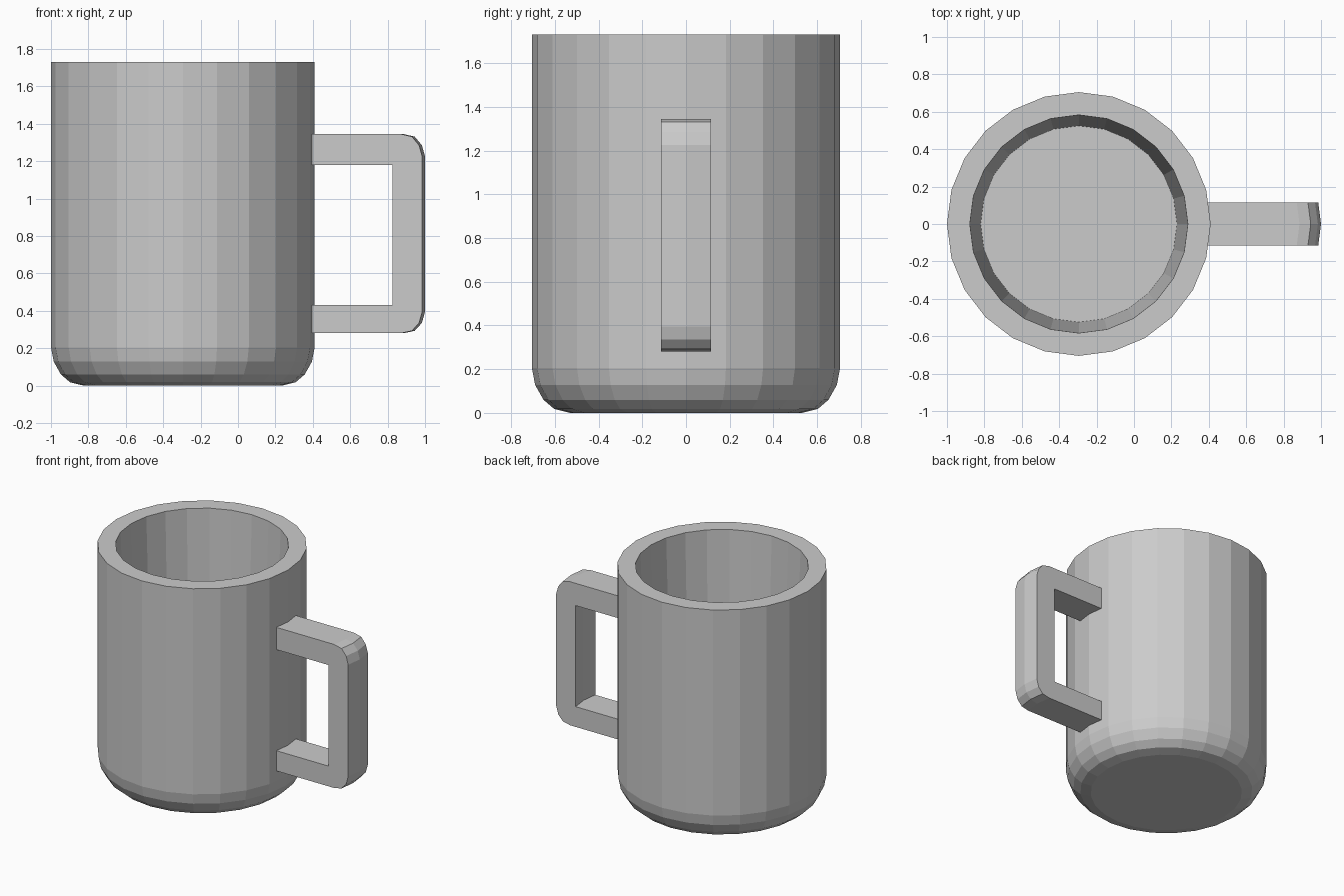
import bpy, bmesh
from math import sin, cos, pi

if "Cube" in bpy.data.objects:
    bpy.data.objects.remove(bpy.data.objects["Cube"])

CX, SIDES = -0.295, 24


def make_object(name, bm):
    bmesh.ops.recalc_face_normals(bm, faces=bm.faces[:])
    mesh = bpy.data.meshes.new(name)
    bm.to_mesh(mesh)
    bm.free()
    obj = bpy.data.objects.new(name, mesh)
    bpy.context.collection.objects.link(obj)
    return obj


# Cup: one profile (radius, z) from the base, over the rim, down to the inner floor
profile = [(0.53, 0), (0.603, 0.018), (0.652, 0.06), (0.69, 0.128), (0.705, 0.205),
           (0.705, 1.73), (0.583, 1.73), (0.525, 0.13)]
bm = bmesh.new()
rings = [[bm.verts.new((CX + r * cos(2 * pi * i / SIDES), r * sin(2 * pi * i / SIDES), z))
          for i in range(SIDES)] for r, z in profile]
for a, b in zip(rings, rings[1:]):
    for i in range(SIDES):
        j = (i + 1) % SIDES
        bm.faces.new((a[i], a[j], b[j], b[i]))
bm.faces.new(rings[0])
bm.faces.new(rings[-1])
make_object("cup", bm)

# Handle: C-shaped outline (x, z), extruded across y with a slight crown down the middle
outline = [(0.394, 1.18), (0.394, 1.345), (0.87, 1.345), (0.93, 1.331), (0.968, 1.285),
           (0.985, 1.225), (0.985, 0.395), (0.968, 0.335), (0.93, 0.293), (0.87, 0.28),
           (0.394, 0.28), (0.394, 0.43), (0.825, 0.43), (0.825, 1.18)]
bm = bmesh.new()
slices = [[bm.verts.new((x + crown, y, z)) for x, z in outline]
          for y, crown in ((-0.115, 0), (0, 0.015), (0.115, 0))]
n = len(outline)
for a, b in zip(slices, slices[1:]):
    for i in range(n):
        j = (i + 1) % n
        if i not in (0, 10):  # ends stay open where they meet the cup
            bm.faces.new((a[i], a[j], b[j], b[i]))
bm.faces.new(slices[0])
bm.faces.new(slices[-1])
make_object("handle", bm)
